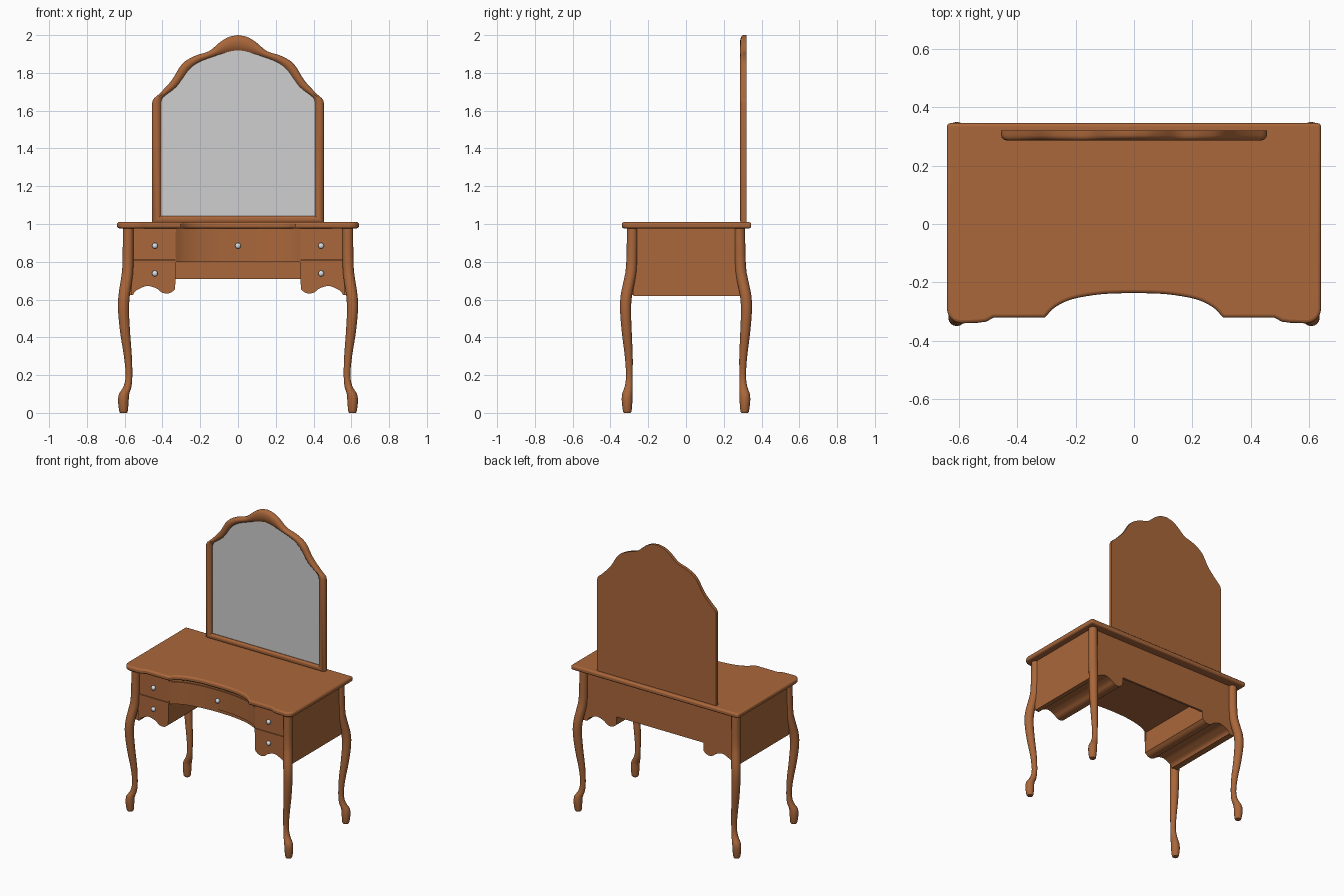
import bpy, bmesh, math
from mathutils import Vector

if "Cube" in bpy.data.objects:
    bpy.data.objects.remove(bpy.data.objects["Cube"])


def material(name, rgb):
    m = bpy.data.materials.new(name)
    m.diffuse_color = (*rgb, 1)
    m.use_nodes = True
    m.node_tree.nodes["Principled BSDF"].inputs["Base Color"].default_value = m.diffuse_color
    return m


WOOD = material("warm wood", (0.40, 0.135, 0.043))
GLASS = material("mirror grey", (0.62, 0.62, 0.62))
KNOB = material("pale knob", (0.72, 0.80, 0.86))


def finish(name, bm, mat=WOOD, smooth=True):
    bmesh.ops.recalc_face_normals(bm, faces=bm.faces)
    me = bpy.data.meshes.new(name)
    bm.to_mesh(me)
    bm.free()
    me.materials.append(mat)
    ob = bpy.data.objects.new(name, me)
    bpy.context.collection.objects.link(ob)
    if smooth:
        bpy.ops.object.select_all(action='DESELECT')
        ob.select_set(True)
        bpy.context.view_layer.objects.active = ob
        bpy.ops.object.shade_smooth_by_angle(angle=math.radians(35))
    return ob


def curve(pts, n=5):
    """Smooth curve through the points."""
    v = [Vector(p) for p in pts]
    v = [v[0] * 2 - v[1]] + v + [v[-1] * 2 - v[-2]]
    out = []
    for a, b, c, d in zip(v, v[1:], v[2:], v[3:]):
        for i in range(n):
            t = i / n
            out.append(0.5 * (2 * b + (c - a) * t + (2 * a - 5 * b + 4 * c - d) * t * t
                              + (3 * b - a - 3 * c + d) * t ** 3))
    return [tuple(p) for p in out] + [tuple(pts[-1])]


def prism(name, pts, lo, hi, plane="xz", mat=WOOD):
    """Extrude an outline drawn in the xz or xy plane."""
    bm = bmesh.new()
    place = (lambda p, d: (p[0], d, p[1])) if plane == "xz" else (lambda p, d: (p[0], p[1], d))
    rings = [[bm.verts.new(place(p, d)) for p in pts] for d in (lo, hi)]
    n = len(pts)
    for i in range(n):
        j = (i + 1) % n
        bm.faces.new((rings[0][i], rings[0][j], rings[1][j], rings[1][i]))
    for r in rings:
        bm.faces.new(r)
    return finish(name, bm, mat)


def box(name, x0, x1, y0, y1, z0, z1):
    return prism(name, [(x0, y0), (x1, y0), (x1, y1), (x0, y1)], z0, z1, "xy")


def flip(pts):
    return [(-x, z) for x, z in reversed(pts)]


# tabletop with rounded front corners and a bowed-in front edge
corner = [(0.59 + 0.05 * math.cos(a), -0.29 + 0.05 * math.sin(a))
          for a in [-math.pi / 2 * i / 6 for i in range(7)]]
bow = curve([(0.305, -0.32), (0.27, -0.285), (0.21, -0.257), (0.11, -0.24), (0, -0.236)], 4)
half = [(0.64, 0.345)] + corner + [(0.535, -0.338), (0.505, -0.334), (0.48, -0.32)] + bow
top = prism("tabletop", half + flip(half[:-1]), 0.977, 1.01, "xy")
bev = top.modifiers.new("rounded edge", 'BEVEL')
bev.width, bev.segments, bev.limit_method, bev.angle_limit = 0.011, 3, 'ANGLE', math.radians(60)

# cabriole legs: height, x, y, radius
LEG = [(0, 0.606, 0.311, 0.018), (0.012, 0.606, 0.311, 0.023), (0.06, 0.607, 0.312, 0.028),
       (0.10, 0.603, 0.311, 0.027), (0.14, 0.585, 0.303, 0.021), (0.2, 0.577, 0.300, 0.0175),
       (0.3, 0.583, 0.303, 0.021), (0.42, 0.597, 0.313, 0.026), (0.54, 0.606, 0.320, 0.029),
       (0.62, 0.603, 0.316, 0.030), (0.7, 0.591, 0.300, 0.030), (0.78, 0.583, 0.288, 0.029),
       (0.985, 0.581, 0.284, 0.028)]
for sx, side in ((-1, "left"), (1, "right")):
    for sy, end in ((-1, "front"), (1, "back")):
        bm = bmesh.new()
        prev = None
        for z, x, y, r in curve(LEG, 3):
            ring = [bm.verts.new((sx * x + r * math.cos(a), sy * y + r * math.sin(a), z))
                    for a in [math.tau * k / 16 for k in range(16)]]
            if prev:
                for k in range(16):
                    bm.faces.new((prev[k - 1], prev[k], ring[k], ring[k - 1]))
            else:
                bm.faces.new(ring)
            prev = ring
        bm.faces.new(prev)
        finish(f"{end}_{side}_leg", bm)

# drawer pedestals with scalloped undersides
scallop = curve([(0.333, 0.655), (0.355, 0.637), (0.38, 0.632), (0.405, 0.639), (0.43, 0.658),
                 (0.48, 0.672), (0.525, 0.655), (0.545, 0.643), (0.555, 0.625)], 4)
for s, side in ((-1, "left"), (1, "right")):
    def m(pts):
        return [(s * x, z) for x, z in pts]
    prism(f"{side}_pedestal", m(scallop + [(0.592, 0.62), (0.592, 0.98), (0.33, 0.98)]), -0.278, 0.285)
    prism(f"{side}_lower_drawer", m(scallop + [(0.565, 0.625), (0.565, 0.808), (0.328, 0.808)]),
          -0.287, -0.277)
    prism(f"{side}_upper_drawer", m([(0.328, 0.812), (0.565, 0.812), (0.565, 0.978), (0.328, 0.978)]),
          -0.287, -0.277)

# back panel behind the knee space
box("back_panel", -0.34, 0.34, 0.27, 0.285, 0.71, 0.98)

# bowed centre drawer: body, and slightly proud front
arc = curve([(0.332, -0.283), (0.29, -0.258), (0.22, -0.232), (0.11, -0.213), (0, -0.208)], 4)
arc = arc + flip(arc[:-1])
prism("centre_drawer_case", arc + [(-0.332, 0.275), (0.332, 0.275)], 0.80, 0.98, "xy")
front = [(x, y - 0.007) for x, y in arc]
prism("centre_drawer_front", front + arc[::-1], 0.822, 0.955, "xy")

# knobs
for i, (x, y, z) in enumerate([(-0.44, -0.287, 0.885), (-0.44, -0.287, 0.738), (0.44, -0.287, 0.885),
                               (0.44, -0.287, 0.738), (0, -0.215, 0.885)]):
    bm = bmesh.new()
    bmesh.ops.create_uvsphere(bm, u_segments=10, v_segments=6, radius=0.016)
    for v in bm.verts:
        v.co = Vector((x, y - 0.008, z)) + Vector((v.co.x, v.co.y * 0.8, v.co.z))
    finish(f"knob_{i + 1}", bm, KNOB)

# mirror frame: matching outer and inner outlines, swept with a rounded moulding
outer = [(0.455, 1.64), (0.447, 1.662), (0.413, 1.693), (0.35, 1.762), (0.296, 1.847),
         (0.228, 1.89), (0.153, 1.915), (0.095, 1.963), (0.048, 1.99), (0, 2.0)]
inner = [(0.408, 1.64), (0.402, 1.662), (0.386, 1.68), (0.325, 1.728), (0.262, 1.815),
         (0.206, 1.857), (0.125, 1.888), (0.08, 1.903), (0.04, 1.914), (0, 1.92)]


def arch(pts, x, z):
    h = [(x, z)] + curve(pts, 4)
    return h + flip(h[:-1])


out_ring, in_ring = arch(outer, 0.455, 1.005), arch(inner, 0.408, 1.043)
MOULDING = [(0, 0.32), (0, 0.303), (0.06, 0.295), (0.2, 0.289), (0.4, 0.286), (0.65, 0.287),
            (0.85, 0.292), (1, 0.299), (1, 0.309)]
bm = bmesh.new()
rings = [[bm.verts.new((a[0] + (b[0] - a[0]) * t, y, a[1] + (b[1] - a[1]) * t))
          for a, b in zip(out_ring, in_ring)] for t, y in MOULDING]
for p, q in zip(rings, rings[1:]):
    for k in range(len(p)):
        bm.faces.new((p[k - 1], p[k], q[k], q[k - 1]))
bm.faces.new(rings[0])
bm.faces.new(rings[-1])
finish("mirror_frame", bm)

# mirror glass
prism("mirror_glass", in_ring, 0.304, 0.309, "xz", GLASS)
